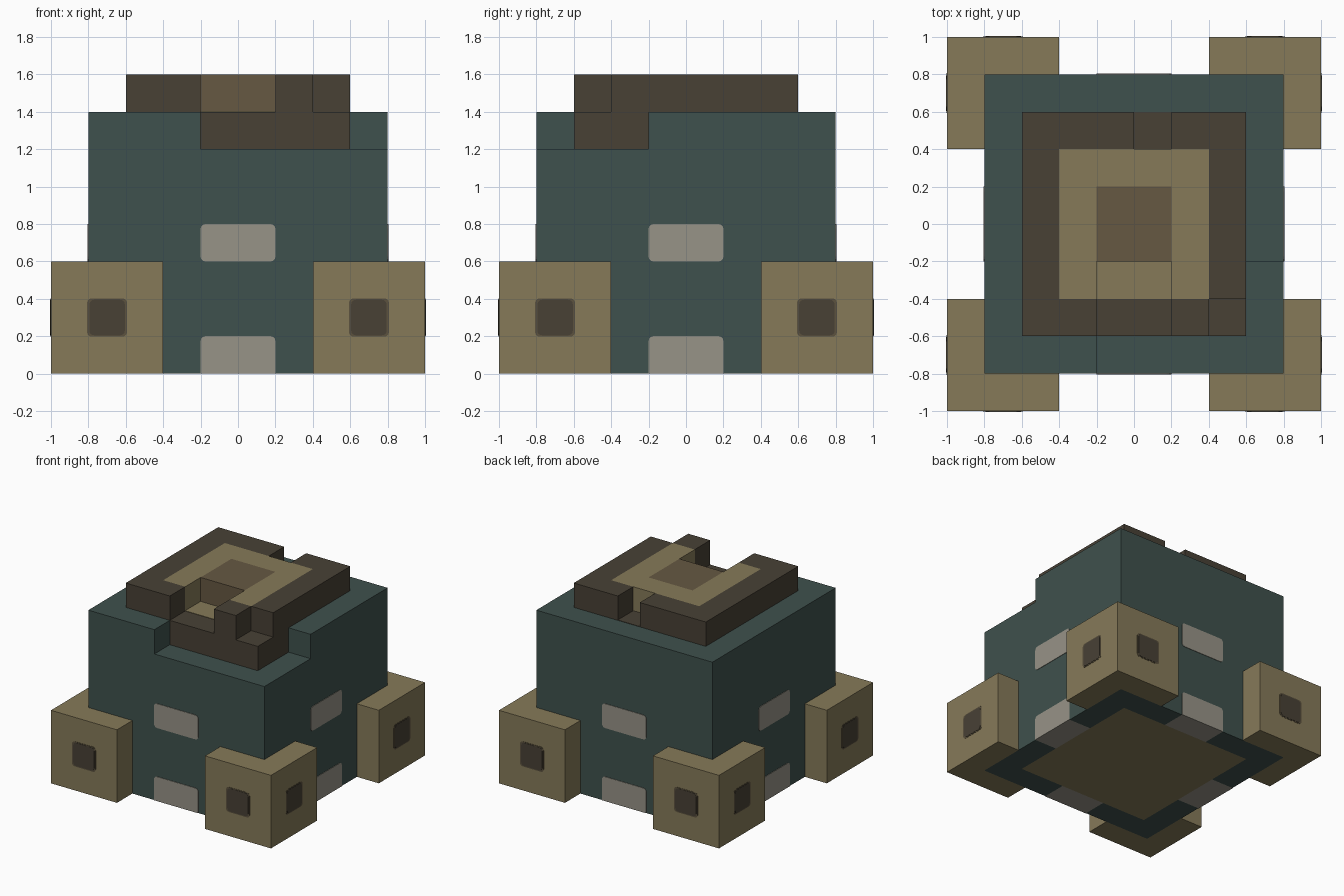
import bpy, bmesh, math
from mathutils import Matrix, Vector

cube = bpy.data.objects.get("Cube")
if cube:
    bpy.data.objects.remove(cube, do_unlink=True)


def material(name, rgb):
    """Flat material from 8-bit display values."""
    linear = [((c / 255 + 0.055) / 1.055) ** 2.4 for c in rgb] + [1.0]
    mat = bpy.data.materials.new(name)
    mat.use_nodes = True
    mat.diffuse_color = linear
    bsdf = mat.node_tree.nodes["Principled BSDF"]
    bsdf.inputs["Base Color"].default_value = linear
    bsdf.inputs["Roughness"].default_value = 0.9
    return mat


teal = material("dark teal", (63, 81, 77))
tan = material("tan", (134, 122, 89))
dark = material("dark brown", (72, 65, 53))
brown = material("mid brown", (102, 88, 66))
grey = material("warm grey", (151, 147, 135))
fringe = material("window edge brown", (92, 82, 62))


def add_object(name, bm, mats):
    bmesh.ops.recalc_face_normals(bm, faces=bm.faces[:])
    mesh = bpy.data.meshes.new(name)
    bm.to_mesh(mesh)
    bm.free()
    for mat in mats:
        mesh.materials.append(mat)
    obj = bpy.data.objects.new(name, mesh)
    bpy.context.collection.objects.link(obj)
    return obj


def reach(x, y):
    """Square distance from the centre axis."""
    return max(abs(x), abs(y))


def slab(name, keep, z0, z1, mats, paint=None):
    """Extrude the kept cells of a 0.2 grid and paint faces by a rule."""
    bm = bmesh.new()
    bmesh.ops.create_grid(bm, x_segments=10, y_segments=10, size=1)
    drop = [f for f in bm.faces if not keep(*f.calc_center_median().xy)]
    bmesh.ops.delete(bm, geom=drop, context='FACES')
    bmesh.ops.translate(bm, verts=bm.verts[:], vec=(0, 0, z0))
    out = bmesh.ops.extrude_face_region(bm, geom=bm.faces[:], use_keep_orig=True)
    top = [v for v in out["geom"] if isinstance(v, bmesh.types.BMVert)]
    bmesh.ops.translate(bm, verts=top, vec=(0, 0, z1 - z0))
    bmesh.ops.recalc_face_normals(bm, faces=bm.faces[:])
    if paint:
        for f in bm.faces:
            inside = f.calc_center_median() - f.normal * 0.05
            f.material_index = paint(inside.x, inside.y, f.normal)
    return add_object(name, bm, mats)


def plate(name, side, u, z, w, h, dist, depth, mat, round_bottom=True):
    """Thin rounded panel on one of the four sides."""
    r = 0.025
    outline = []
    for i, (sx, sz) in enumerate(((1, 1), (-1, 1), (-1, -1), (1, -1))):
        if sz < 0 and not round_bottom:
            outline.append((sx * w / 2, sz * h / 2))
            continue
        for step in range(4):
            a = math.radians(90 * i + 30 * step)
            outline.append((sx * (w / 2 - r) + r * math.cos(a),
                            sz * (h / 2 - r) + r * math.sin(a)))
    bm = bmesh.new()
    face = bm.faces.new([bm.verts.new((u + x, -dist, z + y)) for x, y in outline])
    out = bmesh.ops.extrude_face_region(bm, geom=[face], use_keep_orig=True)
    front = [v for v in out["geom"] if isinstance(v, bmesh.types.BMVert)]
    bmesh.ops.translate(bm, verts=front, vec=Vector((0, -depth, 0)))
    turn = Matrix.Rotation(math.radians(90 * side), 3, 'Z')
    bmesh.ops.rotate(bm, verts=bm.verts[:], cent=(0, 0, 0), matrix=turn)
    return add_object(name, bm, [mat])


# Body, with a painted underside
def underside(x, y, normal):
    if normal.z > -0.5:
        return 0
    if reach(x, y) < 0.6:
        return 1
    return 2 if min(abs(x), abs(y)) < 0.2 else 0


slab("body", lambda x, y: reach(x, y) < 0.8, 0, 1.2, [teal, tan, grey], underside)

# Upper rim with a broken corner, exposing the base of the cap
slab("body_rim", lambda x, y: reach(x, y) < 0.8 and not (x > -0.2 and y < -0.2),
     1.2, 1.4, [teal])
slab("cap_base", lambda x, y: -0.2 < x < 0.6 and -0.6 < y < -0.2, 1.2, 1.4, [dark])


# Cap with three notches and nested square colours
def in_cap(x, y):
    front_notch = abs(x) < 0.2 and y < -0.2
    corner_notch = x > 0.4 and y < -0.4
    back_notch = 0 < x < 0.2 and y > 0.4
    return reach(x, y) < 0.6 and not (front_notch or corner_notch or back_notch)


def cap_rings(x, y, normal):
    d = reach(x, y)
    return 0 if d > 0.4 else 1 if d > 0.2 else 2


slab("cap", in_cap, 1.4, 1.6, [dark, tan, brown], cap_rings)
slab("front_notch_floor", lambda x, y: abs(x) < 0.2 and -0.4 < y < -0.2,
     1.4, 1.403, [tan])
slab("back_notch_floor", lambda x, y: 0 < x < 0.2 and 0.4 < y < 0.6,
     1.4, 1.403, [dark])

# Corner blocks wrapped around the body
for sx, x_name in ((1, "left"), (-1, "right")):
    for sy, y_name in ((-1, "front"), (1, "back")):
        slab(f"{y_name}_{x_name}_corner_block",
             lambda x, y: x * sx > 0.4 and y * sy > 0.4 and reach(x, y) > 0.8,
             0, 0.6, [tan])

# Grey panels and block windows on every side
for side, label in enumerate(("front", "left", "back", "right")):
    plate(f"{label}_upper_panel", side, 0, 0.7, 0.4, 0.2, 0.8, 0.004, grey)
    plate(f"{label}_lower_panel", side, 0, 0.1, 0.4, 0.2, 0.8, 0.004, grey, False)
    for u, end in ((-0.7, "a"), (0.7, "b")):
        plate(f"{label}_window_edge_{end}", side, u, 0.3, 0.215, 0.205, 1, 0.002, fringe)
        plate(f"{label}_window_{end}", side, u, 0.3, 0.19, 0.19, 1, 0.004, dark)
